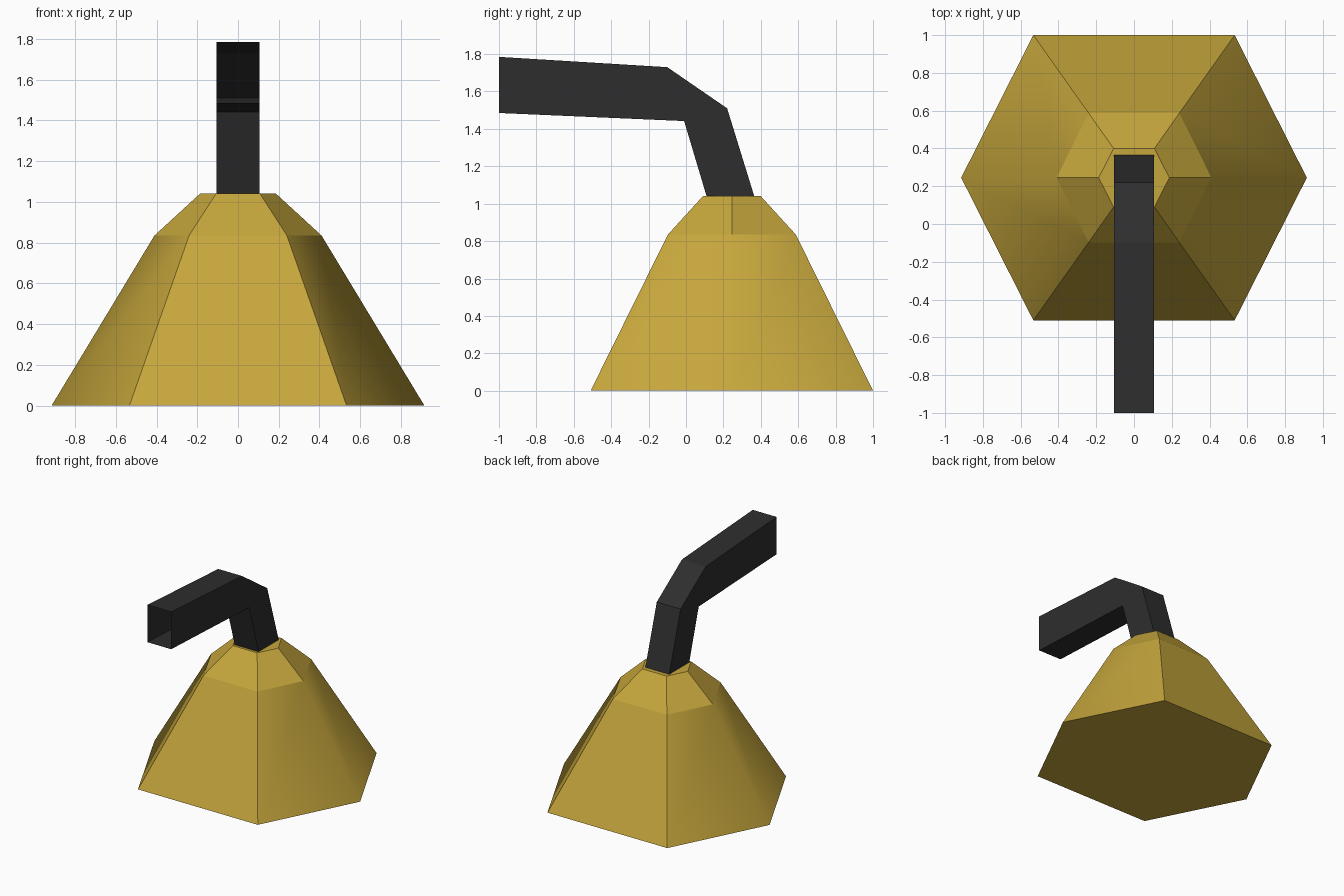
import bpy
import bmesh

cube = bpy.data.objects.get("Cube")
if cube:
    bpy.data.objects.remove(cube, do_unlink=True)


def make_material(name, color):
    mat = bpy.data.materials.new(name)
    mat.use_nodes = True
    mat.diffuse_color = color
    bsdf = next(n for n in mat.node_tree.nodes if n.type == 'BSDF_PRINCIPLED')
    bsdf.inputs["Base Color"].default_value = color
    return mat


def skin(bm, rings):
    """Join successive vertex rings with quads and return the vertex rings."""
    rows = [[bm.verts.new(p) for p in ring] for ring in rings]
    for a, b in zip(rows, rows[1:]):
        n = len(a)
        for i in range(n):
            j = (i + 1) % n
            bm.faces.new((a[i], a[j], b[j], b[i]))
    return rows


def finish(bm, name, mat):
    bmesh.ops.remove_doubles(bm, verts=bm.verts[:], dist=0.0001)
    bmesh.ops.recalc_face_normals(bm, faces=bm.faces[:])
    mesh = bpy.data.meshes.new(name)
    bm.to_mesh(mesh)
    bm.free()
    mesh.materials.append(mat)
    obj = bpy.data.objects.new(name, mesh)
    bpy.context.scene.collection.objects.link(obj)
    return obj


gold = make_material("gold", (0.56, 0.38, 0.045, 1))
charcoal = make_material("charcoal", (0.027, 0.027, 0.027, 1))

# Six-sided tapered body: corner reach, flat half width, half depth, height
CENTER_Y = 0.245


def hexagon(reach, half, depth, z):
    corners = [(reach, 0), (half, depth), (-half, depth),
               (-reach, 0), (-half, -depth), (half, -depth)]
    return [(x, CENTER_Y + y, z) for x, y in corners]


bm = bmesh.new()
rows = skin(bm, [hexagon(0.915, 0.533, 0.755, 0),
                 hexagon(0.41, 0.24, 0.342, 0.835),
                 hexagon(0.187, 0.108, 0.155, 1.04)])
bm.faces.new(rows[0])
bm.faces.new(rows[-1])

# Only the lower left and right corners blend softly
for face in bm.faces:
    face.smooth = True
for edge in bm.edges:
    edge.smooth = False
for i in (0, 3):
    bm.edges.get((rows[0][i], rows[1][i])).smooth = True
finish(bm, "body", gold)

# Square bent tube, open at its front mouth: outer and inner bend as (y, z)
OUTER = [(-1, 1.785), (-0.1, 1.73), (0.22, 1.51), (0.365, 1.04)]
INNER = [(-1, 1.485), (-0.01, 1.442), (-0.01, 1.442), (0.11, 1.04)]
W = 0.106

bm = bmesh.new()
skin(bm, [[(-W, *o), (W, *o), (W, *i), (-W, *i)]
          for o, i in zip(OUTER, INNER)])
finish(bm, "bent_tube", charcoal)
